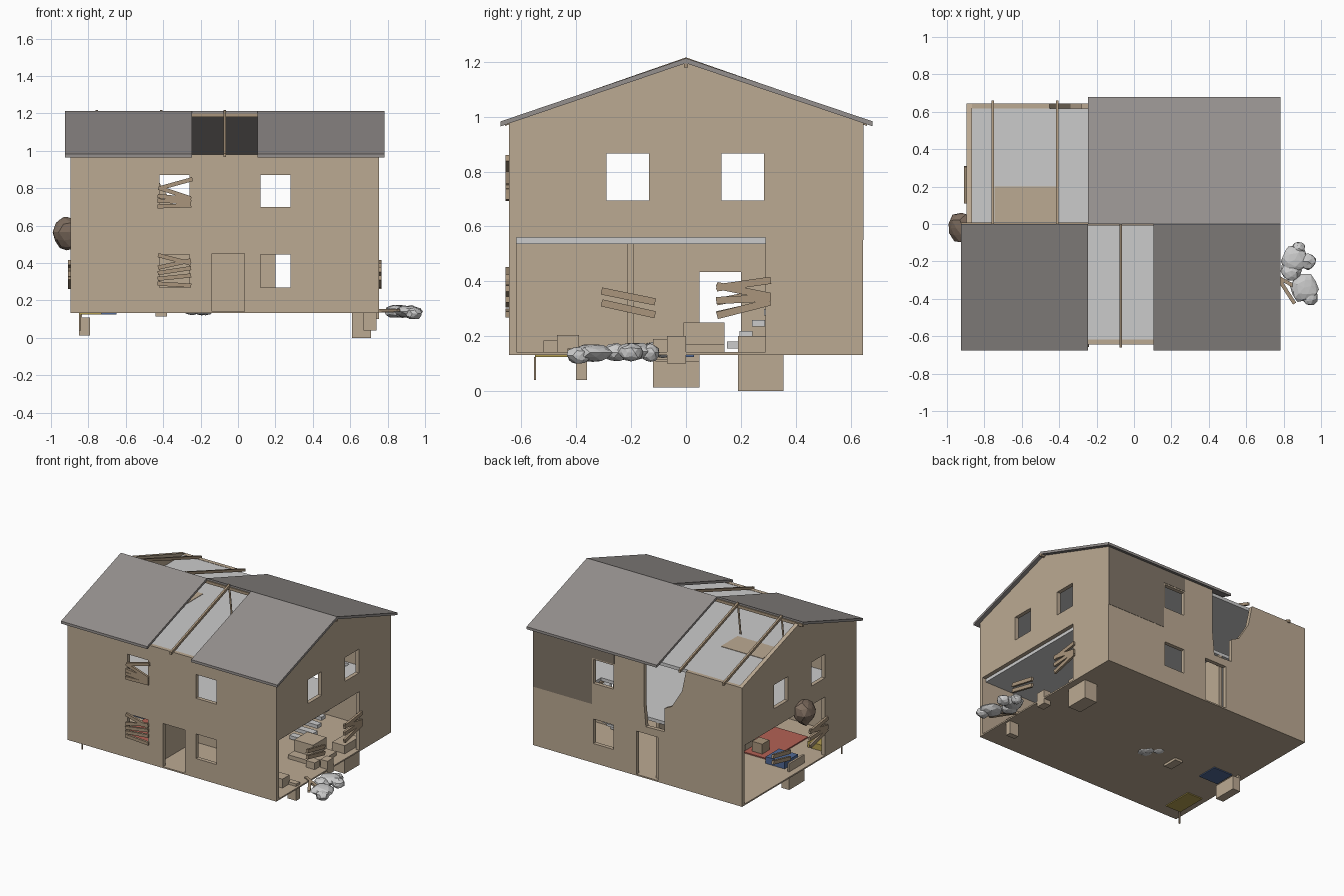
import bpy, bmesh, math, random
from mathutils import Vector, Matrix

if "Cube" in bpy.data.objects:
    bpy.data.objects.remove(bpy.data.objects["Cube"])
random.seed(4)

def mat(name, r, g, b):
    m = bpy.data.materials.new(name)
    m.diffuse_color = (r, g, b, 1)
    m.use_nodes = True
    m.node_tree.nodes["Principled BSDF"].inputs["Base Color"].default_value = m.diffuse_color
    return m

TAN = mat("plaster", .50, .40, .29)
DIRT = mat("stained_plaster", .22, .18, .14)
WOOD = mat("old_wood", .40, .30, .20)
SLATE = mat("slate", .30, .28, .27)
STONE = mat("brown_stone", .22, .16, .12)
RED = mat("faded_red", .45, .12, .09)
BLUE = mat("faded_blue", .08, .14, .30)
YELLOW = mat("faded_yellow", .45, .34, .08)

def finish(name, bm, material=None):
    bmesh.ops.recalc_face_normals(bm, faces=bm.faces)
    me = bpy.data.meshes.new(name)
    bm.to_mesh(me)
    bm.free()
    ob = bpy.data.objects.new(name, me)
    bpy.context.collection.objects.link(ob)
    if material:
        me.materials.append(material)
    return ob

def box(name, x, y, z, material=None, rot=None):
    """Box from (min, max) pairs, optionally turned (angle, axis) about its centre."""
    bm = bmesh.new()
    bmesh.ops.create_cube(bm, size=1)
    size = [b - a for a, b in (x, y, z)]
    c = Vector([(a + b) / 2 for a, b in (x, y, z)])
    bmesh.ops.scale(bm, vec=size, verts=bm.verts)
    m = Matrix.Translation(c) @ (Matrix.Rotation(rot[0], 4, rot[1]) if rot else Matrix())
    bmesh.ops.transform(bm, matrix=m, verts=bm.verts)
    return finish(name, bm, material)

def prism(name, pts, a, b, axis, material=None):
    """Extrude a profile from a to b; pts are (y,z) for axis X and (x,z) for axis Y."""
    bm = bmesh.new()
    put = (lambda p: (a, p[0], p[1])) if axis == 'X' else (lambda p: (p[0], a, p[1]))
    f = bm.faces.new([bm.verts.new(put(p)) for p in pts])
    r = bmesh.ops.extrude_face_region(bm, geom=[f])
    d = (b - a, 0, 0) if axis == 'X' else (0, b - a, 0)
    bmesh.ops.translate(bm, vec=d, verts=[v for v in r['geom'] if isinstance(v, bmesh.types.BMVert)])
    return finish(name, bm, material)

def wall(name, along, pos, thick, u, w, holes, material=TAN):
    """Panel with rectangular openings (u0, u1, w0, w1); along X, Y or flat Z."""
    us = sorted({*u, *(h[0] for h in holes), *(h[1] for h in holes)})
    ws = sorted({*w, *(h[2] for h in holes), *(h[3] for h in holes)})
    put = {'X': lambda p, q: (p, pos, q), 'Y': lambda p, q: (pos, p, q), 'Z': lambda p, q: (p, q, pos)}[along]
    d = {'X': (0, thick, 0), 'Y': (thick, 0, 0), 'Z': (0, 0, thick)}[along]
    bm = bmesh.new()
    for u0, u1 in zip(us, us[1:]):
        for w0, w1 in zip(ws, ws[1:]):
            p, q = (u0 + u1) / 2, (w0 + w1) / 2
            if not any(h[0] < p < h[1] and h[2] < q < h[3] for h in holes):
                bm.faces.new([bm.verts.new(put(*c)) for c in ((u0, w0), (u1, w0), (u1, w1), (u0, w1))])
    bmesh.ops.remove_doubles(bm, verts=bm.verts, dist=1e-5)
    r = bmesh.ops.extrude_face_region(bm, geom=bm.faces[:])
    bmesh.ops.translate(bm, vec=d, verts=[v for v in r['geom'] if isinstance(v, bmesh.types.BMVert)])
    return finish(name, bm, material)

def rock(name, c, s, material=None):
    bm = bmesh.new()
    bmesh.ops.create_icosphere(bm, subdivisions=2, radius=1)
    for v in bm.verts:
        v.co *= random.uniform(.8, 1.0)
    bmesh.ops.scale(bm, vec=s, verts=bm.verts)
    bmesh.ops.rotate(bm, cent=(0, 0, 0), matrix=Matrix.Rotation(random.uniform(0, 6), 3, 'Z'), verts=bm.verts)
    bmesh.ops.translate(bm, vec=c, verts=bm.verts)
    return finish(name, bm, material)

# outer walls
X0, X1, Y, Z0, Z1, T = -.895, .755, .645, .14, .98, .028
wall("front_wall", 'X', -Y, T, (X0, X1), (Z0, Z1),
     [(-.42, -.26, .70, .87), (.12, .28, .70, .87), (-.42, -.26, .27, .445),
      (.12, .28, .27, .445), (-.14, .035, Z0, .45)])
back = wall("back_wall", 'X', Y - T, T, (X0, X1), (Z0, Z1),
            [(.12, .28, .70, .87), (.12, .28, .27, .445), (-.23, -.06, Z0, .45)])
upper = [(-.29, -.135, .695, .865), (.13, .285, .695, .865)]
wall("right_wall", 'Y', X1 - T, T, (-Y, Y), (Z0, Z1), upper + [(-.62, .29, Z0, .56)])
wall("left_wall", 'Y', X0, T, (-Y, Y), (Z0, Z1), upper + [(-.29, .62, Z0, .56)])
box("stained_panel", (.115, X1), (Y, Y + .002), (.88, Z1), DIRT)
box("stained_panel", (.29, X1), (Y, Y + .002), (.55, .88), DIRT)

# ragged hole broken through the back wall
hole = prism("hole_cutter", [(-.12, 1.02), (-.12, .66), (-.135, .50), (-.28, .505), (-.28, .67), (-.34, .70),
                             (-.42, .83), (-.46, 1.02)], .55, .75, 'Y')
mod = back.modifiers.new("hole", 'BOOLEAN')
mod.object, mod.operation, mod.solver = hole, 'DIFFERENCE', 'EXACT'
bpy.context.view_layer.objects.active = back
bpy.ops.object.modifier_apply(modifier="hole")
bpy.data.objects.remove(hole)

# gables
for x in (X0, X1 - T):
    prism("gable", [(-Y, Z1), (Y, Z1), (0, 1.195)], x, x + T, 'X', TAN)

# floors, ceiling and inner walls
box("ground_floor", (X0, X1), (-Y, Y), (.132, .142), TAN)
inner_x, inner_y = (X0 + T, X1 - T), (-Y + T, Y - T)
wall("upper_floor", 'Z', .537, .023, inner_x, inner_y, [(.3, .46, .3, .6)], None)
box("ceiling", inner_x, inner_y, (.955, .978))
box("ceiling_patch", (-.745, -.415), (.01, .2), (.978, .981), TAN)
wall("cross_wall", 'Y', -.22, .025, inner_y, (Z0, .537), [(.05, .2, Z0, .435)])
box("hall_wall", (-.2, .2), (-.215, -.19), (Z0, .537), TAN)

# stairs
for i in range(10):
    y, z = .15 + i * .045, .14 + i * .04
    box("stair", (.3, .46), (y, y + .047), (z + .015, z + .04))

# roof slopes, broken into sections, with bare rafters across the gaps
def slope(name, x0, x1, s, material, lift=0, t=.018, run=.675):
    pts = [(0, 1.213 + lift), (s * run, .983 + lift), (s * run, .983 + lift - t), (0, 1.213 + lift - t)]
    prism(name, pts, x0, x1, 'X', material)

slope("roof_front", -.925, -.245, -1, SLATE)
slope("roof_front", .103, .783, -1, SLATE)
slope("roof_back", -.245, .783, 1, SLATE, run=.68)
for x, s in ((-.07, -1), (-.755, 1), (-.41, 1)):
    slope("rafter", x - .007, x + .007, s, WOOD, .003, .02, .66)
    slope("rafter_tip", x - .007, x + .007, -s, WOOD, .005, .02, .03)
box("ridge_board", (-.925, .783), (-.008, .008), (1.18, 1.2), WOOD)

# boards nailed across openings
def plank(u, z, length, tilt, side, pos):
    h = length / 2
    if side == 'front':
        box("plank", (u - h, u + h), (pos - .008, pos + .008), (z - .011, z + .011), WOOD, (-tilt, 'Y'))
    else:
        box("plank", (pos - .008, pos + .008), (u - h, u + h), (z - .013, z + .013), WOOD, (tilt, 'X'))

for u, z, t in ((-.33, .825, .27), (-.34, .775, -.32), (-.34, .75, -.1), (-.34, .73, -.04), (-.34, .706, .03),
                (-.34, .395, .22), (-.34, .36, .15), (-.34, .325, .1), (-.34, .285, -.06), (-.34, .42, -.25)):
    plank(u, z, .18, t, 'front', -Y - .005)
for s, pos in ((1, X1 + .005), (-1, X0 - .005)):
    for u, z, t in ((-.21, .345, -.2), (-.21, .30, -.22), (.21, .39, .14), (.21, .365, -.2),
                    (.21, .335, .05), (.21, .30, .25)):
        plank(u * s, z, .2, t * s, 'side', pos)

# rubble heaps and the boulder stuck in the left side
for x, y, z, r in ((.86, -.19, .145, .08), (.93, -.2, .14, .05), (.91, -.34, .14, .085), (.84, -.25, .14, .06),
                   (.88, -.13, .14, .04), (.94, -.39, .13, .05)):
    rock("rubble", (x, y, z), (r, r, .036))
for i in range(5):
    rock("inner_rubble", (-.22 + random.uniform(-.07, .07), -.09 + random.uniform(-.06, .06), .15), (.055, .05, .03))
rock("boulder", (-.915, -.02, .565), (.09, .085, .1), STONE)
box("fallen_beam", (.70, .95), (-.325, -.305), (.135, .152), WOOD, (-.5, 'Z'))
box("fallen_beam", (.72, .9), (-.36, -.34), (.14, .155), WOOD, (-1.0, 'Z'))

# furniture, some of it sunk through the floor
box("sunken_cabinet", (.61, .71), (.19, .355), (.0, .20), TAN)
box("sunken_stool", (.70, .755), (-.07, .0), (.10, .2), TAN)
box("sunken_post", (.67, .74), (-.40, -.36), (.04, .16), TAN)
box("sunken_box", (-.44, -.38), (-.15, -.04), (.115, .2), TAN)
box("chair_base", (-.85, -.79), (-.12, .05), (.013, .11), TAN)
box("chair_back", (-.85, -.835), (-.12, .05), (.11, .2), TAN)
box("low_sofa", (.45, .6), (-.01, .14), (.165, .25), TAN)
box("sofa_base", (.45, .68), (-.08, .14), (.14, .17), TAN)
box("crate", (.6, .68), (-.47, -.39), (.14, .205), TAN)
box("crate", (.55, .62), (-.52, -.46), (.14, .185), TAN)
box("side_table", (.62, .69), (-.12, -.06), (.14, .19), TAN)
box("blue_chest", (-.80, -.65), (-.12, .03), (.125, .19), BLUE)
box("yellow_mattress", (-.85, -.73), (-.55, -.33), (.125, .185), YELLOW)
box("mattress_leg", (-.85, -.84), (-.553, -.547), (.04, .125), WOOD)
box("red_rug", (-.65, -.3), (-.45, -.02), (.142, .15), RED)
box("wood_crate", (-.56, -.48), (-.14, -.06), (.15, .22), WOOD)
